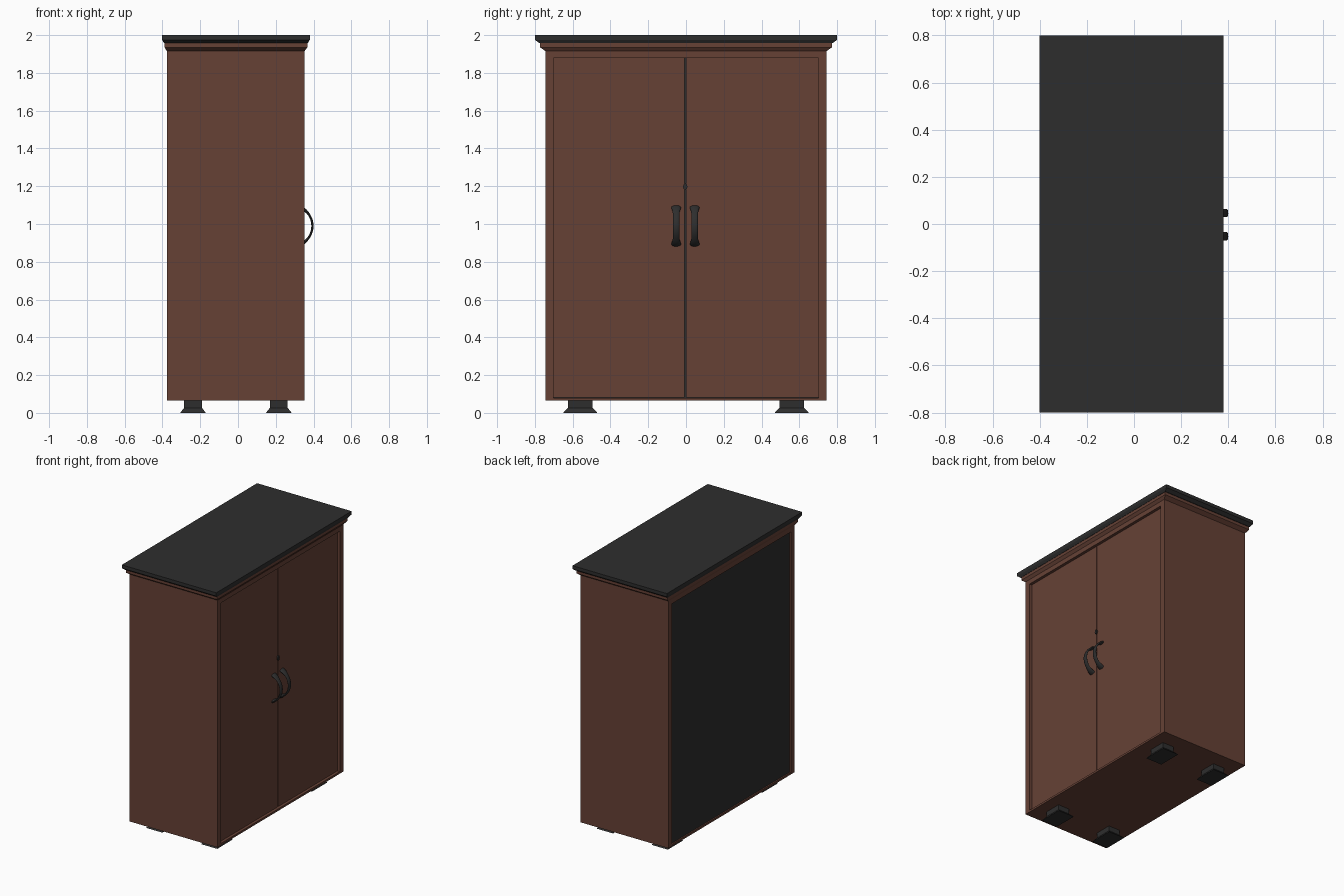
import bpy, bmesh, math

if "Cube" in bpy.data.objects:
    bpy.data.objects.remove(bpy.data.objects["Cube"])


def material(name, rgb):
    m = bpy.data.materials.new(name)
    m.diffuse_color = (*rgb, 1)
    m.use_nodes = True
    m.node_tree.nodes["Principled BSDF"].inputs["Base Color"].default_value = m.diffuse_color
    return m


BROWN = material("brown wood", (0.133, 0.053, 0.036))
BLACK = material("black finish", (0.027, 0.027, 0.027))


def loft(name, rings, mat):
    """Skin a list of vertex rings and cap both ends."""
    bm = bmesh.new()
    rows = [[bm.verts.new(p) for p in ring] for ring in rings]
    n = len(rows[0])
    for a, b in zip(rows, rows[1:]):
        for i in range(n):
            j = (i + 1) % n
            bm.faces.new((a[i], a[j], b[j], b[i]))
    bm.faces.new(rows[0][::-1])
    bm.faces.new(rows[-1])
    bmesh.ops.recalc_face_normals(bm, faces=bm.faces)
    me = bpy.data.meshes.new(name)
    bm.to_mesh(me)
    bm.free()
    me.materials.append(mat)
    ob = bpy.data.objects.new(name, me)
    bpy.context.collection.objects.link(ob)
    return ob


def rect(x0, x1, y0, y1, z):
    return [(x0, y0, z), (x1, y0, z), (x1, y1, z), (x0, y1, z)]


def box(name, x0, x1, y0, y1, z0, z1, mat):
    return loft(name, [rect(x0, x1, y0, y1, z0), rect(x0, x1, y0, y1, z1)], mat)


XB, XF, W, IN = -0.376, 0.352, 0.744, 0.702   # back, front, outer and inner half width
ZB, ZT = 0.065, 1.915                         # carcass bottom and top

# Carcass boards
box("left_side", XB, XF, -W, -IN, ZB, ZT, BROWN)
box("right_side", XB, XF, IN, W, ZB, ZT, BROWN)
box("bottom_board", XB, XF, -IN, IN, ZB, 0.08, BROWN)
box("top_board", XB, XF, -IN, IN, 1.88, ZT, BROWN)
box("back_panel", XB + 0.01, XB + 0.02, -IN, IN, 0.08, 1.88, BLACK)

# Doors, set back in the frame with a narrow gap between them
DOOR = 0.332
box("left_door", DOOR - 0.025, DOOR, -IN + 0.001, -0.008, 0.081, 1.879, BROWN)
box("right_door", DOOR - 0.025, DOOR, 0.0, IN - 0.001, 0.081, 1.879, BROWN)

# Cornice and top slab: rings flare outward
loft("cornice", [rect(XB, XF, -W, W, ZT),
                 rect(-0.389, 0.367, -0.772, 0.772, 1.935),
                 rect(-0.389, 0.367, -0.772, 0.772, 1.957)], BROWN)
loft("top_slab", [rect(-0.391, 0.369, -0.776, 0.776, 1.957),
                  rect(-0.402, 0.380, -0.8, 0.8, 1.975),
                  rect(-0.402, 0.380, -0.8, 0.8, 2.0)], BLACK)

# Feet: straight neck on a flared base
for i, (cx, cy) in enumerate([(x, y) for x in (-0.238, 0.216) for y in (-0.56, 0.56)]):
    rings = [rect(cx - a, cx + a, cy - b, cy + b, z) for a, b, z in
             ((0.067, 0.09, 0), (0.065, 0.088, 0.004), (0.047, 0.064, 0.027), (0.047, 0.064, ZB))]
    loft(f"foot_{i + 1}", rings, BLACK)

# Bowed handles: swept oval, wider toward the ends
def handle(name, y):
    rings, n, sides = [], 28, 16
    for k in range(n + 1):
        t = 2 * k / n - 1
        ang = math.radians(70) * t
        s = max(0, (abs(t) - 0.45) / 0.55)
        s = s * s * (3 - 2 * s)
        hw, ht = 0.017 + 0.009 * s, 0.006 + 0.005 * s
        ring = []
        for j in range(sides):
            a = 2 * math.pi * j / sides
            r = 0.107 + ht * math.sin(a)
            ring.append((0.287 + r * math.cos(ang), y + hw * math.cos(a), 0.99 + r * math.sin(ang)))
        rings.append(ring)
    ob = loft(name, rings, BLACK)
    bpy.context.view_layer.objects.active = ob
    ob.select_set(True)
    bpy.ops.object.shade_smooth_by_angle(angle=math.radians(40))
    ob.select_set(False)


handle("left_handle", -0.052)
handle("right_handle", 0.046)

# Keyhole plate: small upright oval
loft("lock", [[(x, -0.004 + 0.011 * math.cos(a), 1.197 + 0.018 * math.sin(a))
               for a in (2 * math.pi * j / 16 for j in range(16))]
              for x in (DOOR - 0.01, DOOR + 0.009)], BLACK)
